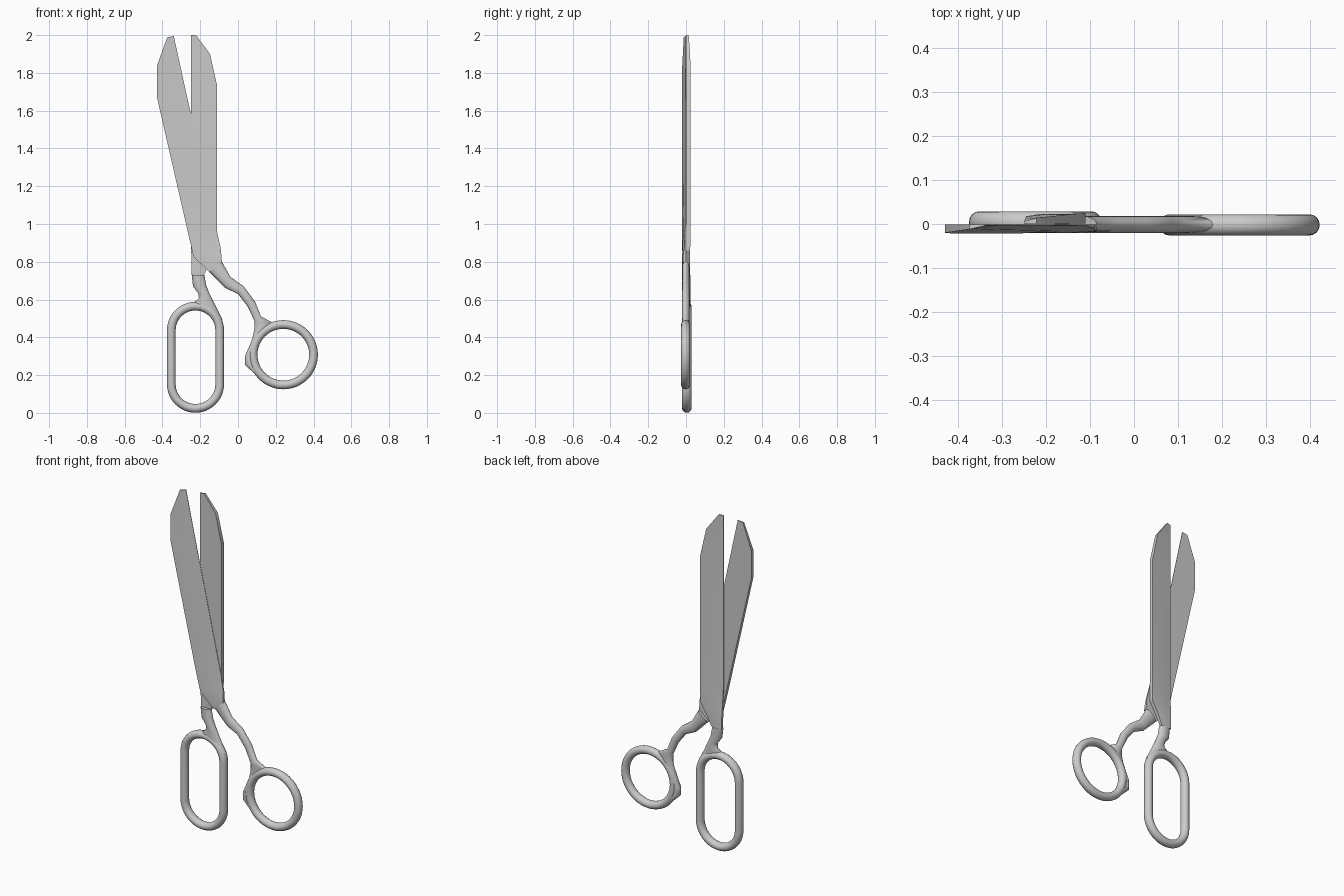
import bpy, bmesh
from math import sin, cos, pi, radians

if "Cube" in bpy.data.objects:
    bpy.data.objects.remove(bpy.data.objects["Cube"])


def loft(name, sections, closed=False, angle=40):
    """Skin a list of equal-length point loops into one smooth object."""
    bm = bmesh.new()
    loops = [[bm.verts.new(p) for p in s] for s in sections]
    n = len(loops[0])
    pairs = list(zip(loops, loops[1:]))
    if closed:
        pairs.append((loops[-1], loops[0]))
    else:
        bm.faces.new(loops[0])
        bm.faces.new(loops[-1])
    for a, b in pairs:
        for i in range(n):
            j = (i + 1) % n
            bm.faces.new((a[i], a[j], b[j], b[i]))
    bmesh.ops.recalc_face_normals(bm, faces=bm.faces)
    me = bpy.data.meshes.new(name)
    bm.to_mesh(me)
    bm.free()
    ob = bpy.data.objects.new(name, me)
    bpy.context.collection.objects.link(ob)
    bpy.ops.object.select_all(action='DESELECT')
    ob.select_set(True)
    bpy.context.view_layer.objects.active = ob
    bpy.ops.object.shade_smooth_by_angle(angle=radians(angle))
    return ob


def oval(l, r, y, h, n=16):
    """Rounded section spanning l to r in the xz plane, half depth h about y."""
    out = []
    for i in range(n):
        a = 2 * pi * i / n
        f = 0.5 + 0.5 * cos(a)
        out.append((l[0] + (r[0] - l[0]) * f, y + h * sin(a), l[1] + (r[1] - l[1]) * f))
    return out


def wedge(lx, lz, rx, rz, tl, tr, side, bow):
    """Blade section: flat inner face at y = 0, tapered and slightly bowed outside."""
    mx, mz = (lx + rx) / 2, (lz + rz) / 2
    return [(lx, side * 0.001, lz), (rx, side * 0.001, rz), (rx, side * tr, rz),
            (mx, side * ((tl + tr) / 2 + bow), mz), (lx, side * tl, lz)]


def finger_loop(name, cx, z_low, z_high, radius, tube, y, depth, n=24):
    """Round or elongated handle loop swept with an oval section."""
    secs = []
    for cz, start in ((z_high, 0), (z_low, pi)):
        for i in range(n + 1):
            if z_low == z_high and i == n:
                continue
            a = start + pi * i / n
            secs.append(oval((cx + (radius - tube) * cos(a), cz + (radius - tube) * sin(a)),
                             (cx + (radius + tube) * cos(a), cz + (radius + tube) * sin(a)), y, depth))
    return loft(name, secs, closed=True)


# front blade, leaning left: left x, z, right x, z, left and right thickness, bow
front = [
    (-.375, 1.988, -.34, 1.995, .012, .004, 0),
    (-.43, 1.835, -.305, 1.835, .020, .003, 0),
    (-.43, 1.675, -.27, 1.675, .021, .003, 0),
    (-.265, .955, -.11, .955, .022, .004, .003),
    (-.243, .86, -.09, .865, .020, .010, .004),
    (-.235, .825, -.088, .83, .018, .016, .004),
    (-.15, .745, -.085, .80, .017, .017, .003),
]
loft("front_blade", [wedge(*s[:6], -1, s[6]) for s in front], angle=25)

# back blade, upright
back = [
    (-.25, 2.0, -.222, 2.0, .006, .014, 0),
    (-.25, 1.90, -.148, 1.90, .005, .022, 0),
    (-.25, 1.73, -.11, 1.73, .005, .025, 0),
    (-.25, .97, -.11, .97, .006, .025, .003),
    (-.248, .86, -.11, .86, .012, .022, .004),
    (-.246, .79, -.155, .785, .017, .020, .004),
    (-.245, .73, -.18, .73, .018, .018, .004),
]
loft("back_blade", [wedge(*s[:6], 1, s[6]) for s in back], angle=25)

# shank from the front blade, with the spur beside the thumb loop
thumb = [
    (-.15, .745, -.085, .80), (-.065, .66, -.04, .72), (0, .63, .03, .67),
    (.05, .565, .09, .59), (.088, .485, .122, .51), (.086, .44, .18, .48),
    (.075, .39, .135, .43), (.037, .30, .085, .33), (.037, .255, .085, .27),
    (.105, .19, .115, .21),
]
loft("thumb_shank", [oval(s[:2], s[2:], -.001, .019) for s in thumb], angle=60)

# shank from the back blade, flowing into the long loop
finger = [
    (-.245, .73, -.178, .73), (-.238, .67, -.168, .675), (-.21, .632, -.15, .63),
    (-.207, .605, -.135, .60), (-.24, .582, -.118, .565), (-.225, .56, -.10, .53),
    (-.14, .53, -.083, .495),
]
loft("finger_shank", [oval(s[:2], s[2:], .002, .021) for s in finger], angle=60)

# handle loops
finger_loop("thumb_loop", .24, .308, .308, .16, .023, -.002, .024)
finger_loop("finger_loop", -.225, .152, .437, .128, .023, .004, .025)
